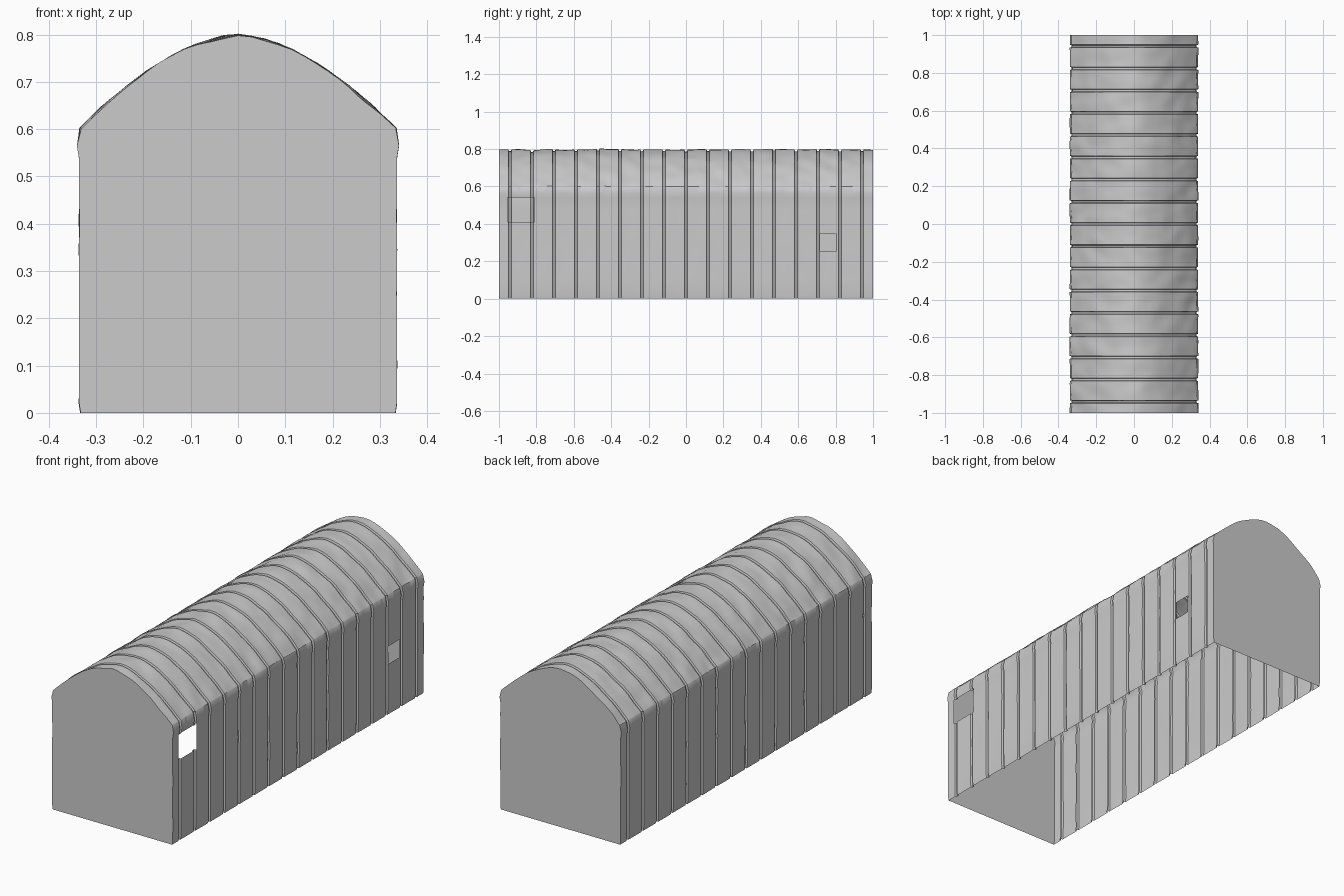
import bpy, bmesh, math
from mathutils import Vector, noise

cube = bpy.data.objects.get("Cube")
if cube:
    bpy.data.objects.remove(cube)

grey = bpy.data.materials.new("plain grey")
grey.use_nodes = True
colour = (0.6, 0.6, 0.6, 1)
grey.diffuse_color = colour
grey.node_tree.nodes["Principled BSDF"].inputs["Base Color"].default_value = colour

PITCH = 2 / 17
DEPTH = 0.009
# Wall openings on the +x side: y from, y to, z from, z to
openings = [(-0.955, -0.81, 0.41, 0.54), (0.717, 0.805, 0.255, 0.345)]

# Cross-section: straight walls below a slightly pointed arch
half = [(0.333, 0), (0.336, 0.02)]
half += [(0.336, z) for z in (0.1, 0.18, 0.255, 0.3, 0.345, 0.41, 0.475, 0.54)]
half += [(0.34, 0.565)]
for i in range(18):
    x = 0.332 * math.cos(math.pi / 2 * i / 18)
    half.append((x, 0.798 - 1.28 * x ** 1.7))
section = half + [(0, 0.798)] + [(-x, z) for x, z in reversed(half)]

# Stations along the length, with the groove depth at each
stations = {-1.0: 0, 1.0: 0}
for k in range(-8, 9):
    g = k * PITCH
    for offset, depth in ((-0.008, 0), (-0.005, DEPTH), (0.005, DEPTH), (0.008, 0)):
        stations[g + offset] = depth
    for j in range(1, 7):
        y = g + 0.008 + (PITCH - 0.016) * j / 7
        if y < 0.99:
            stations[y] = 0
for j in (1, 2):
    stations[-1 + j * 0.016] = 0
for y0, y1, _, _ in openings:
    stations[y0] = stations[y1] = 0
ys = sorted(stations)


def place(i, y):
    """Point on the shell, dented by grooves and gentle surface lumps."""
    x, z = section[i]
    a = Vector(section[max(i - 1, 0)])
    b = Vector(section[min(i + 1, len(section) - 1)])
    t = (b - a).normalized()
    lump = 0.006 if z > 0.57 else 0.0012
    push = lump * noise.noise(Vector((x * 13, y * 13, z * 13))) - stations[y]
    return (x + t.y * push, y, max(z - t.x * push, 0) if z else 0)


def in_opening(face):
    c = face.calc_center_median()
    return c.x > 0.3 and any(a < c.y < b and lo < c.z < hi for a, b, lo, hi in openings)


def make_object(name, bm):
    mesh = bpy.data.meshes.new(name)
    bm.to_mesh(mesh)
    bm.free()
    mesh.materials.append(grey)
    obj = bpy.data.objects.new(name, mesh)
    bpy.context.collection.objects.link(obj)
    return obj


# Ribbed shell, open underneath
bm = bmesh.new()
rings = [[bm.verts.new(place(i, y)) for i in range(len(section))] for y in ys]
for r, s in zip(rings, rings[1:]):
    for i in range(len(section) - 1):
        bm.faces.new((r[i], s[i], s[i + 1], r[i + 1]))
bmesh.ops.delete(bm, geom=[f for f in bm.faces if in_opening(f)], context="FACES")
shell = make_object("ribbed_shell", bm)

bpy.ops.object.select_all(action="DESELECT")
shell.select_set(True)
bpy.context.view_layer.objects.active = shell
bpy.ops.object.shade_smooth_by_angle(angle=math.radians(35))

# Flat end walls
for name, y in (("front_wall", -1.0), ("back_wall", 1.0)):
    bm = bmesh.new()
    ring = [bm.verts.new(place(i, y)) for i in range(len(section))]
    bm.faces.new(ring if y < 0 else ring[::-1])
    make_object(name, bm)
